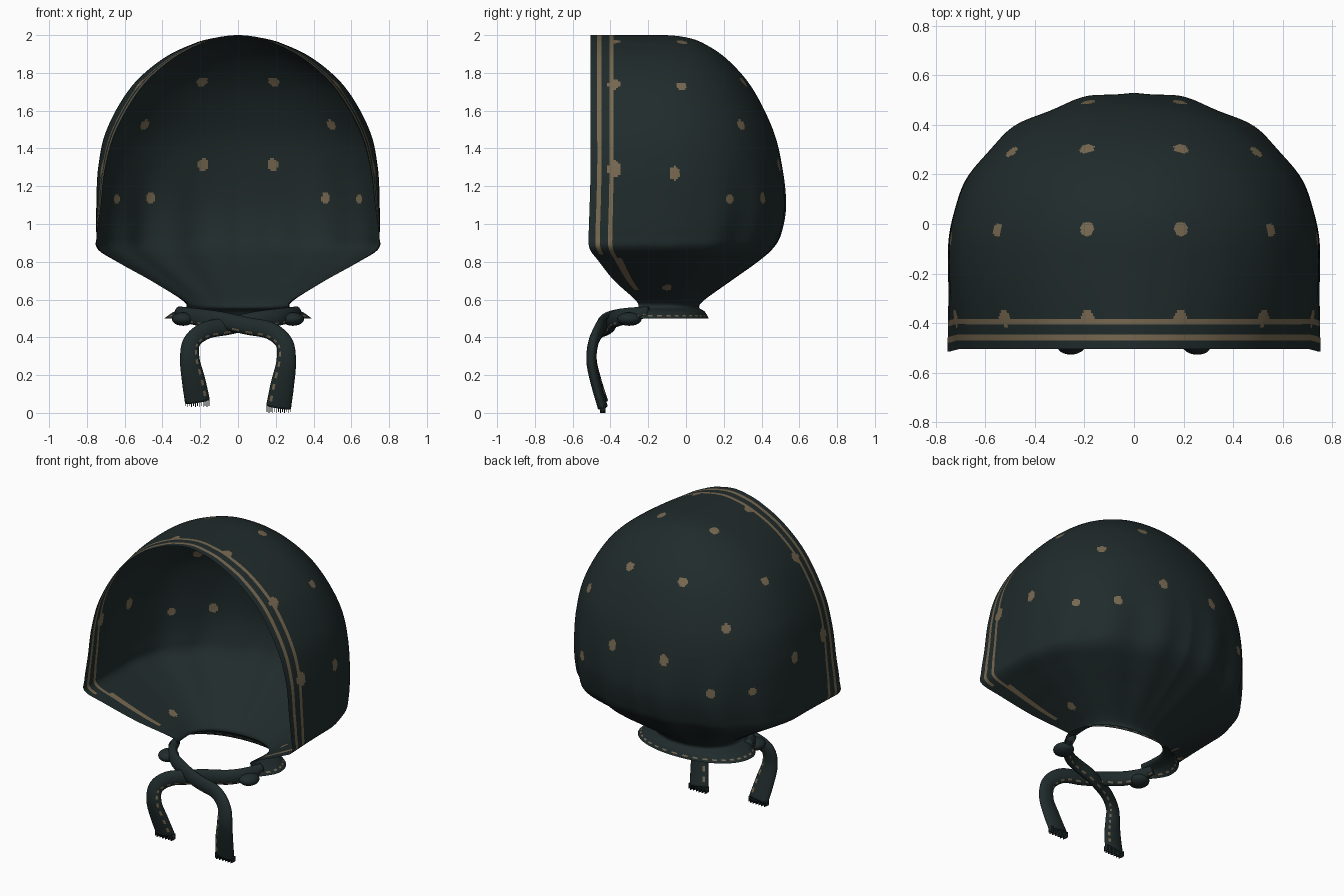
import bpy, bmesh, math
from mathutils import Vector
from mathutils.bvhtree import BVHTree

if "Cube" in bpy.data.objects:
    bpy.data.objects.remove(bpy.data.objects["Cube"])


def material(name, rgb):
    m = bpy.data.materials.new(name)
    m.diffuse_color = (*rgb, 1)
    m.use_nodes = True
    m.node_tree.nodes["Principled BSDF"].inputs["Base Color"].default_value = m.diffuse_color
    return m


CLOTH = material("dark green cloth", (0.0145, 0.024, 0.0245))
TAN = material("tan print", (0.185, 0.14, 0.082))


def finish(bm, name):
    bmesh.ops.remove_doubles(bm, verts=bm.verts, dist=1e-4)
    bmesh.ops.recalc_face_normals(bm, faces=bm.faces)
    for f in bm.faces:
        f.smooth = True
    me = bpy.data.meshes.new(name)
    bm.to_mesh(me)
    bm.free()
    me.materials.append(CLOTH)
    me.materials.append(TAN)
    ob = bpy.data.objects.new(name, me)
    bpy.context.collection.objects.link(ob)
    return ob


def spline(pts, n):
    """Catmull-Rom through pts[1:-1]; the end entries only steer the curve."""
    out = []
    for i in range(1, len(pts) - 2):
        p0, p1, p2, p3 = pts[i - 1:i + 3]
        for k in range(n):
            t = k / n
            out.append([0.5 * (2 * b + (c - a) * t + (2 * a - 5 * b + 4 * c - d) * t * t
                               + (3 * b - a - 3 * c + d) * t ** 3)
                        for a, b, c, d in zip(p0, p1, p2, p3)])
    out.append(list(pts[-2]))
    return out


# ---- hood: U-shaped sections (height, half width, front half width, front y, back y)
Y0 = -0.12
ROWS = [
    (1.99, -.11, -.09, -.505, -.24),
    (2.0, 0, 0, -.505, -.12),
    (1.988, .11, .09, -.505, 0),
    (1.955, .235, .195, -.505, .095),
    (1.87, .405, .35, -.505, .22),
    (1.72, .57, .51, -.505, .35),
    (1.5, .695, .64, -.505, .46),
    (1.3, .74, .70, -.505, .51),
    (1.1, .75, .725, -.51, .53),
    (.95, .75, .745, -.515, .505),
    (.87, .735, .745, -.51, .46),
    (.80, .63, .64, -.46, .38),
    (.70, .46, .46, -.38, .24),
    (.60, .30, .29, -.27, .10),
    (.56, .275, .265, -.25, .07),
    (.535, .34, .29, -.25, .10),
    (.50, .39, .32, -.25, .12),
    (.48, .41, .33, -.25, .13),
]
STRIPES = (.035, .058, .10, .122)          # distances from the front edge
DIST = [0, .012, .024, .035, .046, .058, .072, .086, .10, .111, .122]
DIST += [.122 + (.385 - .122) * i / 22 for i in range(1, 23)]
ARC = [math.pi / 2 * i / 104 for i in range(1, 105)]


def hood_section(z, w, wf, f, b):
    pts = []
    fold = max(0, min(1, (1.35 - z) / 0.4)) * max(0, min(1, (z - .53) / .2))
    for d in DIST:
        u = d / .385
        x = wf + (w - wf) * math.sin(u * math.pi / 2)
        pts.append((x, f + (Y0 - f) * u, z))
    for a in ARC:
        c, s = max(0, math.cos(a)) ** .94, math.sin(a) ** .94
        r = 1 + fold * .018 * (math.cos(14 * a) - 1 + .5 * math.sin(6 * a) ** 2) * s
        if a > 1.4:
            r = r + (1 - r) * (a - 1.4) / .171
        pts.append((w * c * r, Y0 + (b - Y0) * s * r, z))
    pts[-1] = (0, b, z)
    return pts + [(-x, y, zz) for x, y, zz in reversed(pts[:-1])]


bm = bmesh.new()
grid = []
for z, w, wf, f, b in spline(ROWS, 20):
    grid.append([bm.verts.new(p) for p in hood_section(min(z, 2), w, wf, f, b)])
ncol = len(grid[0])
for r0, r1 in zip(grid, grid[1:]):
    for j in range(ncol - 1):
        face = bm.faces.new((r0[j], r0[j + 1], r1[j + 1], r1[j]))
        k = min(j, ncol - 2 - j)
        z = face.calc_center_median().z
        # outer stripe stops at the cheek corner, inner one runs on and widens
        mid = (DIST[k] + DIST[k + 1]) / 2 if k + 1 < len(DIST) else 1
        outer = STRIPES[0] < mid < STRIPES[1] and z > .84
        inner = STRIPES[2] < mid < (STRIPES[3] if z > .82 else .15) and z > .65
        hem = .512 < z < .52 and j % 12 < 6
        if outer or inner or hem:
            face.material_index = 1

# printed dots (x, y, z, radius, stretch), mirrored and snapped to the cloth
DOTS = [(.19, -.38, 1.97, .03, 1), (.515, -.38, 1.735, .034, 1), (.71, -.38, 1.29, .036, 1.3),
        (.19, -.02, 1.965, .029, 1), (.57, -.02, 1.745, .028, 1), (.75, -.06, 1.27, .028, 1.3),
        (.195, .325, 1.77, .029, 1), (.5, .3, 1.53, .028, 1), (.185, .5, 1.315, .028, 1.3),
        (.455, .39, 1.135, .026, 1.2), (.64, .23, 1.13, .025, 1), (.40, -.10, .66, .025, 2)]
bm.faces.ensure_lookup_table()
tree = BVHTree.FromBMesh(bm)
dots = [(tree.find_nearest(Vector((s * x, y, z)))[0], r, st)
        for x, y, z, r, st in DOTS for s in (1, -1)]
for face in bm.faces:
    c = face.calc_center_median()
    for p, r, st in dots:
        d = c - p
        if abs(d.z) < .07 and math.hypot(d.x, d.y, d.z / st) < r:
            face.material_index = 1
finish(bm, "hood")


# ---- ties: flattened ribbons that cross in front and hang (x, y, z, half width)
TIE = [
    (-.36, -.10, .545, .03), (-.31, -.20, .535, .03), (-.275, -.28, .52, .04),
    (-.20, -.355, .505, .046), (-.09, -.40, .49, .046), (.05, -.43, .46, .046),
    (.17, -.46, .435, .046), (.245, -.49, .37, .046), (.255, -.50, .27, .052),
    (.235, -.475, .15, .062), (.215, -.44, .03, .066), (.2, -.41, -.08, .066),
]


def build_tie(side, lift, gap, name):
    path = spline(TIE, 8)
    bm = bmesh.new()
    rings = []
    n = 20
    for i, (x, y, z, w) in enumerate(path):
        a, b = path[max(i - 1, 0)], path[min(i + 1, len(path) - 1)]
        tan = Vector(b[:3]) - Vector(a[:3])
        across = tan.cross(Vector((0, -1, 0))).normalized()
        out = across.cross(tan).normalized()
        z += lift * max(0, (.45 - z) / .42)
        y += gap * math.exp(-(x / .12) ** 2)
        ring = []
        for k in range(n):
            t = 2 * math.pi * k / n
            p = Vector((x, y, z)) + across * w * math.cos(t) + out * .027 * math.sin(t)
            ring.append(bm.verts.new((side * p.x, p.y, p.z)))
        rings.append(ring)
    for i, (r0, r1) in enumerate(zip(rings, rings[1:])):
        for k in range(n):
            face = bm.faces.new((r0[k], r0[(k + 1) % n], r1[(k + 1) % n], r1[k]))
            # broken thin stripe near one edge
            face.material_index = int(k in (2, 17) and i % 4 < 2)
    bm.faces.new(rings[0])
    bm.faces.new(rings[-1])
    finish(bm, name)

    # frayed end threads
    x, y, z, w = path[-1]
    bm = bmesh.new()
    for k in range(13):
        px = side * (x + w * .93 * (k / 6 - 1))
        drop = .024 + .006 * (k % 2)
        cube = bmesh.ops.create_cube(bm, size=1)["verts"]
        bmesh.ops.scale(bm, verts=cube, vec=(.004, .03, drop + .01))
        bmesh.ops.translate(bm, verts=cube, vec=(px, y, z + lift + .005 - drop / 2))
    finish(bm, name + "_fringe")


build_tie(1, 0, -.022, "right_tie")
build_tie(-1, .03, .022, "left_tie")

# ---- gathered knots where the ties leave the neck hem
for side, name in ((1, "right_knot"), (-1, "left_knot")):
    bm = bmesh.new()
    v = bmesh.ops.create_uvsphere(bm, u_segments=20, v_segments=12, radius=1)["verts"]
    bmesh.ops.scale(bm, verts=v, vec=(.06, .065, .036))
    bmesh.ops.translate(bm, verts=v, vec=(side * .29, -.30, .497))
    finish(bm, name)
